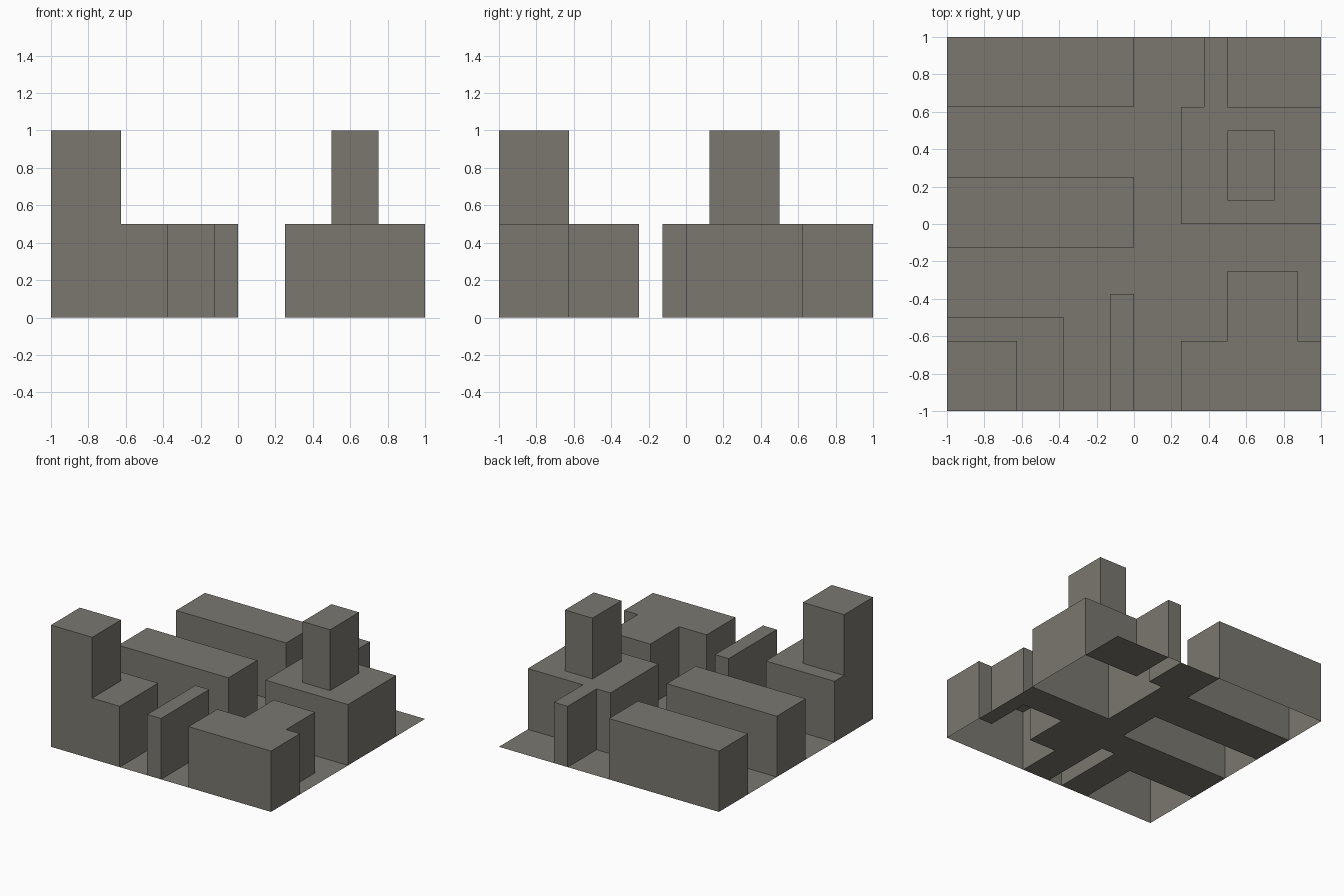
import bpy, bmesh, math

if "Cube" in bpy.data.objects:
    bpy.data.objects.remove(bpy.data.objects["Cube"])

N = 16            # plan grid: 16 x 16 cells
CELL = 2 / N      # cell size
STOREY = 0.5      # height of one level

stone = bpy.data.materials.new("warm_grey")
stone.diffuse_color = (0.197, 0.186, 0.160, 1)
stone.use_nodes = True
stone.node_tree.nodes["Principled BSDF"].inputs["Base Color"].default_value = stone.diffuse_color

# Each part is a set of blocks: (x0, x1, y0, y1, levels), higher ones override lower
BUILDINGS = {
    "back_left_block": [(-1, 0, 0.625, 1, 1)],
    "middle_left_block": [(-1, 0, -0.125, 0.25, 1)],
    "corner_tower_building": [(-1, -0.375, -1, -0.5, 1), (-1, -0.625, -1, -0.625, 2)],
    "narrow_wall_block": [(-0.125, 0, -1, -0.375, 1)],
    "front_right_block": [(0.25, 1, -1, -0.625, 1), (0.5, 0.875, -0.625, -0.25, 1)],
    "back_tower_building": [(0.25, 1, 0, 0.625, 1), (0.375, 0.5, 0.625, 1, 1),
                            (0.5, 0.75, 0.125, 0.5, 2)],
}


def cells_of(blocks):
    """Map every covered grid cell to its number of levels."""
    cells = {}
    for x0, x1, y0, y1, levels in blocks:
        i0, i1, j0, j1 = (round((v + 1) / CELL) for v in (x0, x1, y0, y1))
        for i in range(i0, i1):
            for j in range(j0, j1):
                cells[i, j] = max(levels, cells.get((i, j), 0))
    return cells


def build(name, cells):
    """Roofs and outer walls over the cells, open underneath."""
    bm = bmesh.new()

    def quad(*points):
        bm.faces.new([bm.verts.new((a * CELL - 1, b * CELL - 1, k * STOREY))
                      for a, b, k in points])

    for (i, j), top in cells.items():
        corners = [(i, j), (i + 1, j), (i + 1, j + 1), (i, j + 1)]
        quad(*[(a, b, top) for a, b in corners])
        for s, (di, dj) in enumerate([(0, -1), (1, 0), (0, 1), (-1, 0)]):
            p, q = corners[s], corners[(s + 1) % 4]
            for k in range(cells.get((i + di, j + dj), 0), top):
                quad((*p, k), (*q, k), (*q, k + 1), (*p, k + 1))

    # merge the cells into large clean faces
    bmesh.ops.remove_doubles(bm, verts=bm.verts, dist=1e-4)
    bmesh.ops.dissolve_limit(bm, angle_limit=math.radians(1),
                             verts=bm.verts, edges=bm.edges)
    mesh = bpy.data.meshes.new(name)
    bm.to_mesh(mesh)
    bm.free()
    mesh.materials.append(stone)
    bpy.context.collection.objects.link(bpy.data.objects.new(name, mesh))


# Buildings
covered = set()
for name, blocks in BUILDINGS.items():
    cells = cells_of(blocks)
    covered |= cells.keys()
    build(name, cells)

# Streets: flat ground everywhere between the buildings
build("streets", {(i, j): 0 for i in range(N) for j in range(N) if (i, j) not in covered})
